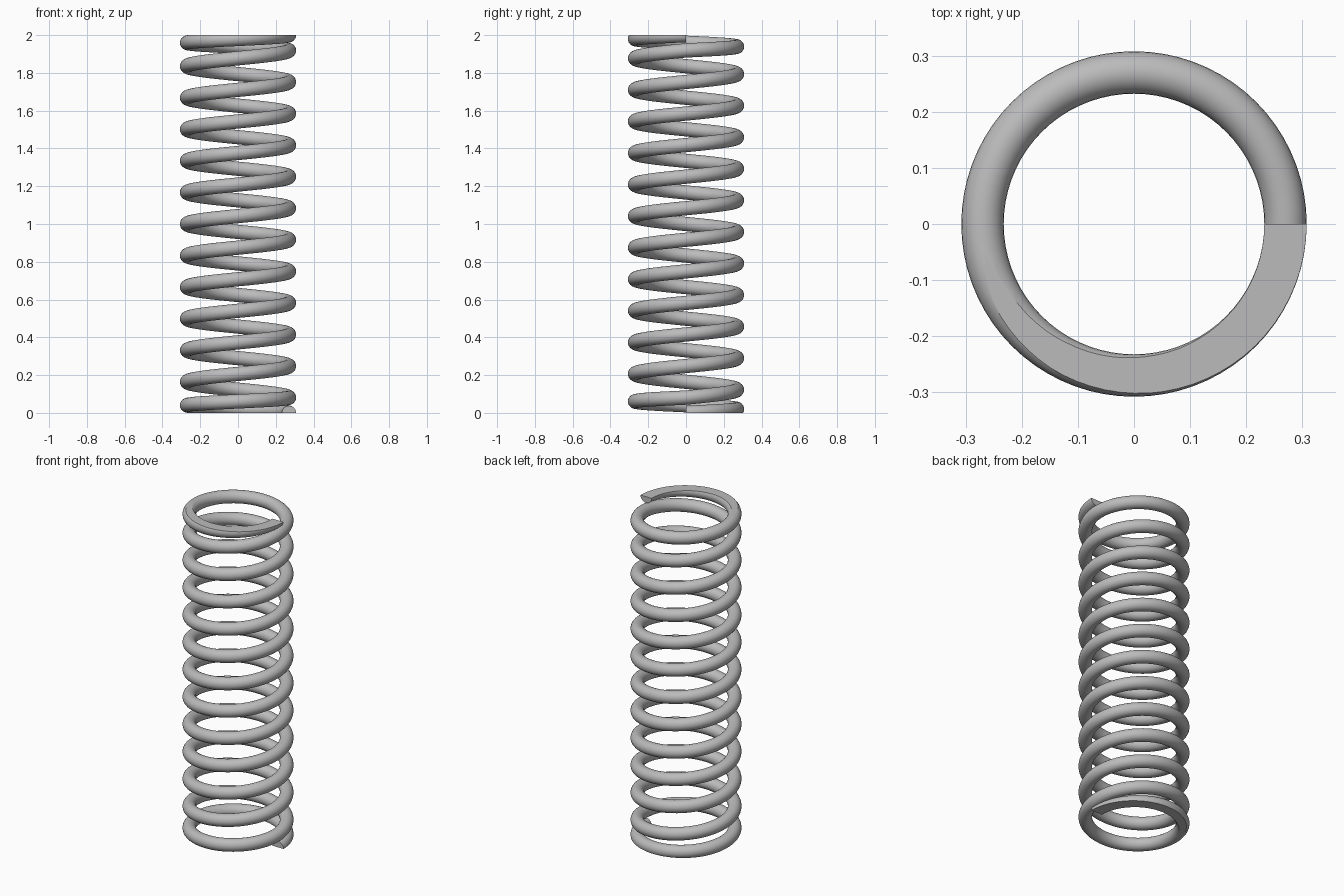
import bpy
import bmesh
import math
from mathutils import Vector

cube = bpy.data.objects.get("Cube")
if cube:
    bpy.data.objects.remove(cube)

HEIGHT = 2.0
COIL_RADIUS = 0.27
WIRE_RADIUS = 0.0378
TURNS = 13
END_PITCH = 0.081         # closed turn at each end
MID_PITCH = (HEIGHT - 2 * END_PITCH) / (TURNS - 2)
STEPS, SIDES = 72, 24     # per turn, around the wire

steel = bpy.data.materials.new("steel grey")
steel.use_nodes = True
colour = (0.5, 0.5, 0.5, 1)
steel.diffuse_color = colour
steel.node_tree.nodes["Principled BSDF"].inputs["Base Color"].default_value = colour


def wire_height(turn):
    """Height of the wire centre: closed end turns, open middle turns."""
    middle = min(max(turn - 1, 0), TURNS - 2)
    return middle * MID_PITCH + (turn - middle) * END_PITCH


def wire_ring(bm, turn):
    """One round cross-section of the wire, in the radial plane."""
    a = turn * math.tau
    outward = Vector((math.cos(a), math.sin(a), 0))
    centre = outward * COIL_RADIUS + Vector((0, 0, wire_height(turn)))
    ring = []
    for k in range(SIDES):
        t = k * math.tau / SIDES
        offset = outward * math.cos(t) + Vector((0, 0, math.sin(t)))
        ring.append(bm.verts.new(centre + offset * WIRE_RADIUS))
    return ring


# Coiled wire
bm = bmesh.new()
rings = [wire_ring(bm, i / STEPS) for i in range(TURNS * STEPS + 1)]
for lower, upper in zip(rings, rings[1:]):
    for k in range(SIDES):
        n = (k + 1) % SIDES
        bm.faces.new((lower[k], lower[n], upper[n], upper[k])).smooth = True

# Flat wire ends
bm.faces.new(rings[0])
bm.faces.new(rings[-1])

# Both ends ground flat
for z, direction in ((0, -1), (HEIGHT, 1)):
    cut = bmesh.ops.bisect_plane(
        bm, geom=bm.verts[:] + bm.edges[:] + bm.faces[:], dist=1e-6,
        plane_co=(0, 0, z), plane_no=(0, 0, direction), clear_outer=True)
    rim = [e for e in cut["geom_cut"] if isinstance(e, bmesh.types.BMEdge)]
    ground = bmesh.ops.edgeloop_fill(bm, edges=rim)["faces"]
    for face in ground:
        face.smooth = False
bmesh.ops.recalc_face_normals(bm, faces=bm.faces[:])

mesh = bpy.data.meshes.new("coil_spring")
bm.to_mesh(mesh)
bm.free()
mesh.materials.append(steel)
spring = bpy.data.objects.new("coil_spring", mesh)
bpy.context.collection.objects.link(spring)
